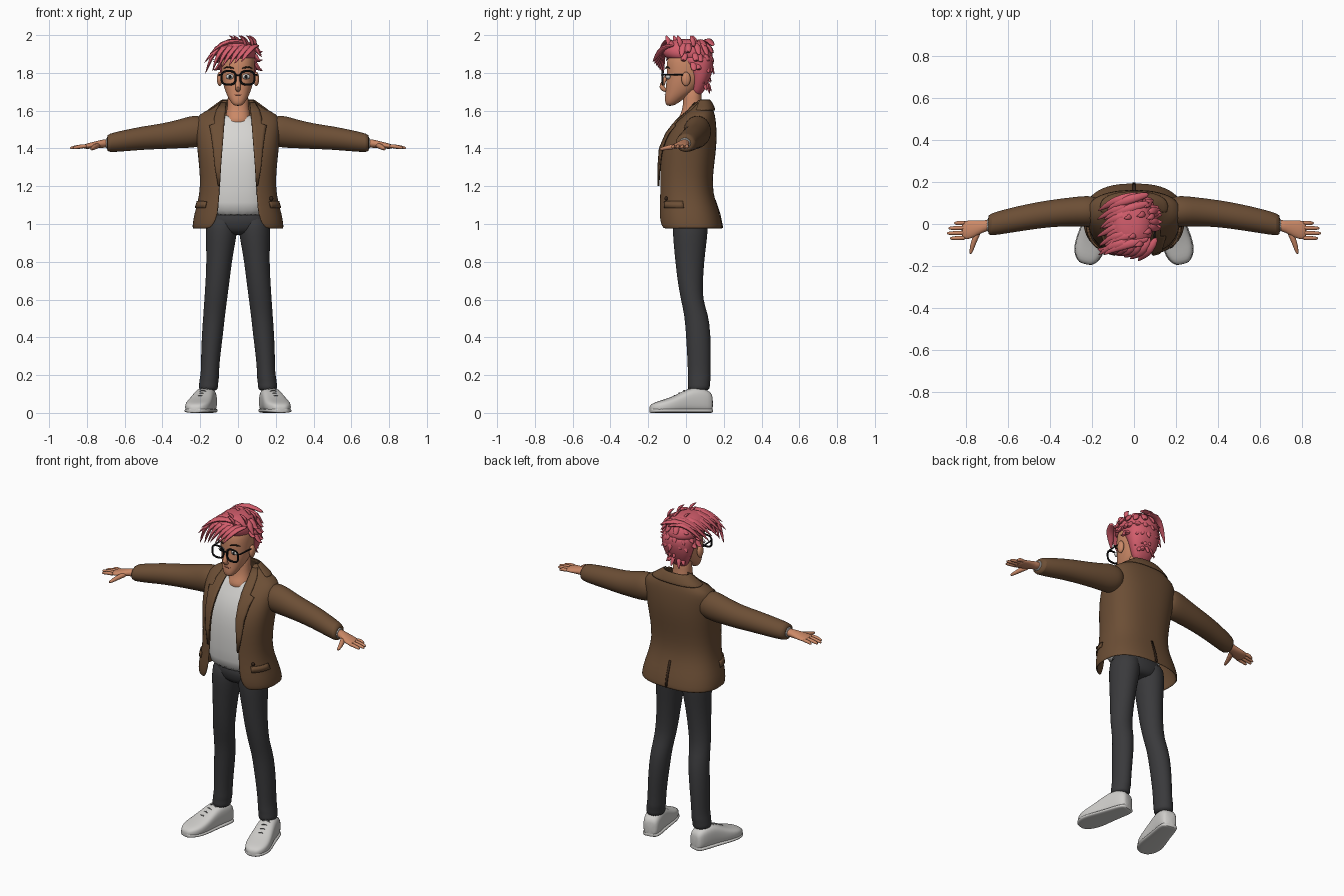
import bpy, bmesh, math, random
from mathutils import Vector, Matrix

if "Cube" in bpy.data.objects:
    bpy.data.objects.remove(bpy.data.objects["Cube"])


def material(name, r, g, b):
    m = bpy.data.materials.new(name)
    m.use_nodes = True
    m.diffuse_color = (r, g, b, 1)
    bsdf = m.node_tree.nodes["Principled BSDF"]
    bsdf.inputs["Base Color"].default_value = (r, g, b, 1)
    bsdf.inputs["Roughness"].default_value = 0.8
    return m


HAIR = material("pink hair", .65, .11, .15)
SKIN = material("skin", .6, .25, .135)
LIP = material("lips", .36, .11, .07)
BROWN = material("brown jacket cloth", .15, .077, .036)
DARK = material("dark brown trim", .035, .018, .01)
WHITE = material("white cloth", .68, .67, .65)
TROUSER = material("charcoal trousers", .042, .042, .045)
SHOE = material("pale shoe leather", .62, .61, .59)
BLACK = material("black frame", .008, .008, .009)
GREY = material("grey laces", .2, .2, .2)
SIDES = (("left", 1), ("right", -1))


def finish(name, bm, mat, thick=0, sub=1):
    bmesh.ops.recalc_face_normals(bm, faces=bm.faces[:])
    me = bpy.data.meshes.new(name)
    bm.to_mesh(me)
    bm.free()
    me.materials.append(mat)
    for p in me.polygons:
        p.use_smooth = True
    me.set_sharp_from_angle(angle=math.radians(60))
    ob = bpy.data.objects.new(name, me)
    bpy.context.collection.objects.link(ob)
    if thick:
        mod = ob.modifiers.new("thickness", 'SOLIDIFY')
        mod.thickness, mod.offset = thick, 0
    if sub:
        mod = ob.modifiers.new("smooth", 'SUBSURF')
        mod.levels = mod.render_levels = sub
    return ob


def add_rings(bm, rings, wrap=True, cap=True, loop=False):
    rows = [[bm.verts.new(p) for p in r] for r in rings]
    n = len(rows[0])
    pairs = list(zip(rows, rows[1:])) + ([(rows[-1], rows[0])] if loop else [])
    for a, b in pairs:
        for i in range(n if wrap else n - 1):
            j = (i + 1) % n
            bm.faces.new((a[i], a[j], b[j], b[i]))
    if cap and wrap and not loop:
        bm.faces.new(rows[0])
        bm.faces.new(rows[-1])


def skin(name, rings, mat, thick=0, sub=1, **kw):
    bm = bmesh.new()
    add_rings(bm, rings, **kw)
    return finish(name, bm, mat, thick, sub)


def power(v, e):
    return math.copysign(abs(v) ** e, v)


def oval(c, u, v, n=20, e=1.0):
    c, u, v = Vector(c), Vector(u), Vector(v)
    angles = [math.tau * i / n for i in range(n)]
    return [c + u * power(math.cos(a), e) + v * power(math.sin(a), e) for a in angles]


def upright(name, stations, mat, e=.9, cx=0.0):
    """Stack of ovals: height, half width, front y, back y."""
    return skin(name, [oval((cx, (f + b) / 2, z), (w, 0, 0), (0, (b - f) / 2, 0), 24, e)
                       for z, w, f, b in stations], mat)


def sweep_rings(path, radii, up=(0, 0, 1), n=8, flat=1.0, loop=False):
    pts = [Vector(p) for p in path]
    out = []
    for i, p in enumerate(pts):
        a = pts[i - 1] if i or loop else p
        b = pts[(i + 1) % len(pts)] if loop or i + 1 < len(pts) else p
        t = (b - a).normalized()
        u = t.cross(Vector(up)).normalized()
        v = u.cross(t)
        r = radii[i] if isinstance(radii, (list, tuple)) else radii
        out.append(oval(p, u * r, v * r * flat, n))
    return out


def sweep(name, path, radii, mat, loop=False, **kw):
    return skin(name, sweep_rings(path, radii, loop=loop, **kw), mat, loop=loop)


def ball(name, c, scale, mat):
    bm = bmesh.new()
    bmesh.ops.create_uvsphere(bm, u_segments=16, v_segments=10, radius=1,
                              matrix=Matrix.Translation(c) @ Matrix.Diagonal((*scale, 1)))
    return finish(name, bm, mat, sub=0)


# Jacket shell: height, half width, front y, back y, half opening
COAT = [(.975, .237, -.14, .19, .15), (1.0, .236, -.147, .186, .125),
        (1.05, .228, -.148, .175, .106), (1.12, .207, -.146, .15, .1),
        (1.2, .195, -.143, .134, .095), (1.3, .2, -.143, .142, .09),
        (1.4, .212, -.133, .156, .083), (1.48, .218, -.097, .158, .077),
        (1.54, .222, -.05, .154, .073), (1.578, .205, -.01, .148, .07),
        (1.6, .15, .02, .14, .066), (1.64, .088, .05, .126, .06),
        (1.655, .072, .06, .116, .055)]


def coat_row(z):
    for a, b in zip(COAT, COAT[1:]):
        if z <= b[0]:
            t = (z - a[0]) / (b[0] - a[0])
            return [p + (q - p) * t for p, q in zip(a, b)]
    return COAT[-1]


def coat_angle(z, x):
    return math.asin(min(.99, x / coat_row(z)[1]) ** 1.25)


def coat_point(z, a, out=0.0):
    _, w, f, b, _ = coat_row(z)
    return Vector((w * power(math.sin(a), .8) + out * math.sin(a),
                   (f + b) / 2 - (b - f) / 2 * power(math.cos(a), .8) - out * math.cos(a), z))


def coat_arc(z, a, b, n, out=0.0):
    return [coat_point(z, a + (b - a) * i / n, out) for i in range(n + 1)]


rows = []
for row in COAT:
    a = coat_angle(row[0], row[4])
    rows.append(coat_arc(row[0], a, math.tau - a, 32))
skin("jacket_body", rows, BROWN, thick=.01, wrap=False)
skin("jacket_collar", [coat_arc(z, 1.2, math.tau - 1.2, 20, o)
                       for z, o in ((1.6, .014), (1.63, .014), (1.66, .008))],
     BROWN, thick=.008, wrap=False)
skin("back_vent", [coat_arc(z, math.pi - .012, math.pi + .012, 2, .006)
                   for z in (.98, 1.05, 1.13)], DARK, thick=.004, sub=0, wrap=False)

LAPEL = [(1.2, .004), (1.3, .025), (1.4, .042), (1.48, .058), (1.52, .07),
         (1.53, .045), (1.56, .048), (1.6, .04), (1.64, .02)]
for side, s in SIDES:
    lapel, edge = [], []
    for z, w in LAPEL:
        gap = coat_row(z)[4]
        a, b = coat_angle(z, gap - .004), coat_angle(z, gap + w)
        lapel.append(coat_arc(z, s * a, s * b, 4, .013))
        edge.append(coat_point(z, s * b, .012))
    skin(side + "_lapel", lapel, BROWN, thick=.007, sub=0, wrap=False)
    sweep(side + "_lapel_edge", edge[:6], .0025, DARK, n=5, up=(0, 1, 0))
    skin(side + "_pocket_flap", [coat_arc(z, s * .8, s * 1.5, 8, .009) for z in (1.085, 1.12)],
         BROWN, thick=.006, sub=0, wrap=False)
    # Sleeve, cuff and palm: x, centre y, centre z, depth, height
    SLEEVE = [(.16, .06, 1.49, .06, .06), (.2, .06, 1.492, .075, .083), (.25, .06, 1.488, .073, .086),
              (.3, .058, 1.479, .069, .078), (.4, .05, 1.464, .065, .068), (.5, .034, 1.456, .063, .063),
              (.6, .015, 1.441, .059, .057), (.69, -.005, 1.428, .054, .05), (.693, -.005, 1.428, .04, .037)]
    CUFF = [(.67, -.004, 1.428, .036, .034), (.705, -.007, 1.427, .036, .034)]
    PALM = [(.68, -.004, 1.428, .028, .024), (.72, -.012, 1.425, .027, .022),
            (.76, -.023, 1.418, .042, .018), (.8, -.03, 1.412, .046, .015), (.82, -.03, 1.409, .04, .01)]
    for part, table, mat in (("sleeve", SLEEVE, BROWN), ("shirt_cuff", CUFF, WHITE), ("palm", PALM, SKIN)):
        skin(side + "_" + part, [oval((s * x, y, z), (0, d, 0), (0, 0, h))
                                 for x, y, z, d, h in table], mat)
    for i, tip in enumerate((.855, .882, .89, .875)):
        y = .006 - .024 * i
        sweep(f"{side}_finger_{i + 1}", [(s * .795, y, 1.412), (s * .835, y - .001, 1.411),
              (s * (tip - .012), y - .002, 1.404), (s * tip, y - .002, 1.4)],
              [.011, .0115, .0095, .005], SKIN)
    sweep(side + "_thumb", [(s * .735, -.03, 1.417), (s * .757, -.07, 1.41),
          (s * .77, -.115, 1.4), (s * .778, -.145, 1.395)], [.016, .0155, .012, .006], SKIN)

    # Trouser leg: height, centre x, centre y, half width, half depth
    LEG = [(.115, .157, .067, .045, .052), (.135, .157, .068, .053, .06), (.16, .155, .069, .05, .058),
           (.18, .152, .07, .052, .062), (.21, .149, .07, .048, .06), (.3, .145, .069, .051, .063),
           (.42, .135, .065, .057, .066), (.52, .126, .055, .058, .064), (.6, .118, .03, .061, .058),
           (.7, .108, .022, .064, .068), (.8, .1, .02, .068, .077), (.9, .092, .021, .078, .088),
           (.97, .087, .023, .085, .095), (1.06, .08, .025, .083, .09)]
    skin(side + "_trouser_leg", [oval((s * x, y, z), (w, 0, 0), (0, d, 0))
                                 for z, x, y, w, d in LEG], TROUSER)

    # Shoe: distance from heel, half width, height
    FOOT = [(0, .03, .09), (.012, .046, .115), (.06, .053, .135), (.11, .056, .135), (.16, .061, .112),
            (.21, .068, .086), (.26, .07, .069), (.3, .058, .057), (.325, .036, .045), (.332, .018, .03)]
    heel, d = Vector((s * .15, .138, 0)), Vector((s * .24, -.97, 0)).normalized()
    across = Vector((-d.y, d.x, 0))
    for part, grow, low in (("shoe", 0, 1), ("sole", .004, 0)):
        rings = []
        for t, w, h in FOOT:
            h = h if low else .024
            rings.append(oval(heel + d * t * 1.02 + Vector((0, 0, h / 2)), across * (w + grow),
                              (0, 0, h / 2), 20, .65))
        skin(f"{side}_{part}", rings, SHOE)
    for i in range(4):
        t, h = .125 + .027 * i, .134 - .0135 * i
        mid = heel + d * t
        sweep(f"{side}_lace_{i + 1}", [mid + across * k * .034 + Vector((0, 0, h - .022 * k * k))
              for k in (-1, -.5, 0, .5, 1)], .0035, GREY, n=6)

    # Ear, eye, brow and glasses
    ball(side + "_ear", (s * .097, .0, 1.768), (.015, .024, .038), SKIN)
    ball(side + "_eye", (s * .043, -.094, 1.78), (.021, .013, .014), WHITE)
    ball(side + "_iris", (s * .043, -.105, 1.78), (.008, .004, .01), BLACK)
    sweep(side + "_eyebrow", [(s * .018, -.108, 1.822), (s * .05, -.104, 1.834), (s * .078, -.084, 1.824)],
          [.004, .007, .003], DARK, n=6)
    rim = [Vector((s * .05, -.124, 1.774)) + Vector((.038 * power(math.cos(k), .7),
           0, .036 * power(math.sin(k), .7))) for k in [math.tau * i / 24 for i in range(24)]]
    sweep(side + "_glasses_rim", rim, .0065, BLACK, loop=True, up=(0, 1, 0), n=6)
    sweep(side + "_glasses_temple", [(s * .088, -.124, 1.79), (s * .096, -.1, 1.79),
          (s * .1, -.02, 1.792), (s * .1, .02, 1.78)], .0055, BLACK, n=6)

ball("jacket_button", coat_point(1.135, .9, .01), (.011, .008, .011), DARK)
sweep("glasses_bridge", [(-.014, -.125, 1.785), (0, -.13, 1.79), (.014, -.125, 1.785)], .005, BLACK, n=6)

# Shirt, hips, neck and head
upright("shirt", [(1.035, .165, -.105, .1), (1.1, .165, -.118, .1), (1.25, .165, -.122, .1),
                  (1.38, .175, -.112, .12), (1.47, .175, -.082, .12), (1.53, .15, -.045, .11),
                  (1.565, .09, -.027, .1), (1.58, .07, -.02, .095)], WHITE, .8)
upright("trouser_hips", [(.94, .07, -.03, .09), (.965, .13, -.062, .11), (1.0, .16, -.072, .118),
                         (1.08, .16, -.08, .115)], TROUSER)
upright("neck", [(1.5, .07, -.03, .1), (1.55, .07, -.048, .1), (1.575, .066, -.032, .095),
                 (1.61, .058, -.018, .085), (1.66, .054, -.015, .08), (1.75, .054, -.01, .085)], SKIN)
upright("head", [(1.625, .018, -.1, -.07), (1.638, .034, -.111, -.045), (1.67, .053, -.112, 0),
                 (1.7, .067, -.108, .05), (1.74, .079, -.107, .08), (1.78, .086, -.1, .1),
                 (1.83, .09, -.105, .115), (1.88, .09, -.1, .118), (1.92, .075, -.075, .1),
                 (1.95, .04, -.03, .05)], SKIN)
sweep("nose", [(0, -.098, 1.795), (0, -.117, 1.755), (0, -.133, 1.725), (0, -.115, 1.71),
               (0, -.1, 1.706)], [.009, .012, .017, .015, .008], SKIN, up=(1, 0, 0))
sweep("mouth", [(-.026, -.103, 1.686), (0, -.113, 1.682), (.026, -.103, 1.686)],
      [.002, .005, .002], LIP, n=6)

# Hair cap, split into the cropped back and the full crown
upright("cropped_hair", [(1.675, .04, .03, .075), (1.71, .06, .025, .1), (1.76, .085, .025, .125),
                         (1.81, .098, .012, .142), (1.86, .104, -.03, .148), (1.9, .1, -.06, .14)], HAIR)
upright("hair_crown", [(1.865, .098, -.085, .14), (1.885, .108, -.118, .145), (1.92, .108, -.13, .138),
                       (1.95, .092, -.115, .115), (1.972, .062, -.08, .085), (1.98, .03, -.04, .04)],
        HAIR, cx=-.012)

rnd = random.Random(3)
locks = bmesh.new()


def lock(path, r=.026):
    add_rings(locks, sweep_rings(path, [r * .5, r, r * .75, r * .04], n=6, flat=.6))


# Top locks swept toward the right side
for i in range(6):
    for k in range(2):
        y, j = -.1 + .042 * i, rnd.uniform(-.012, .012)
        lock([(.08 - .05 * k, y + .035, 1.94), (-.01 - .05 * k, y + .01, 1.978 + j / 3),
              (-.09 - .03 * k, y - .015, 1.955 - .03 * k),
              (-.145 - .03 * k + j, y - .05, 1.905 - .05 * k + j)], .028)
# Fringe falling over the forehead
for i in range(7):
    x, j = .075 - .031 * i, rnd.uniform(-.01, .01)
    lock([(x + .035, -.06, 1.945), (x, -.122, 1.94), (x - .035, -.152 + .004 * i, 1.895 - .004 * i),
          (x - .065 + j, -.178 + .01 * i, 1.855 - .011 * i)], .028)
# Flicked layers around the sides and back
for z, spread, count in ((1.935, 115, 10), (1.89, 100, 10), (1.845, 85, 9), (1.79, 55, 6), (1.745, 40, 5)):
    size = 1 if z > 1.8 else .72
    for i in range(count):
        a = math.radians(-spread + 2 * spread * i / (count - 1) + rnd.uniform(-6, 6))
        ring = [(.07, .08, .025), (.1, .112, 0), (.112, .122, -.03), (.138, .13, -.045 + rnd.uniform(-.015, .03))]
        lock([(math.sin(a) * u * size, .02 + math.cos(a) * v * (.6 + .4 * size), z + h)
              for u, v, h in ring], .024 * size)
# Upright tips on the crown
for x, y in ((.07, -.03), (.04, .05), (0, -.05), (-.02, .04), (.085, .04), (.03, -.09)):
    lock([(x + .01, y, 1.935), (x + .005, y, 1.965), (x - .005, y - .01, 1.985), (x - .03, y - .015, 2.0)], .02)
finish("hair_locks", locks, HAIR)
